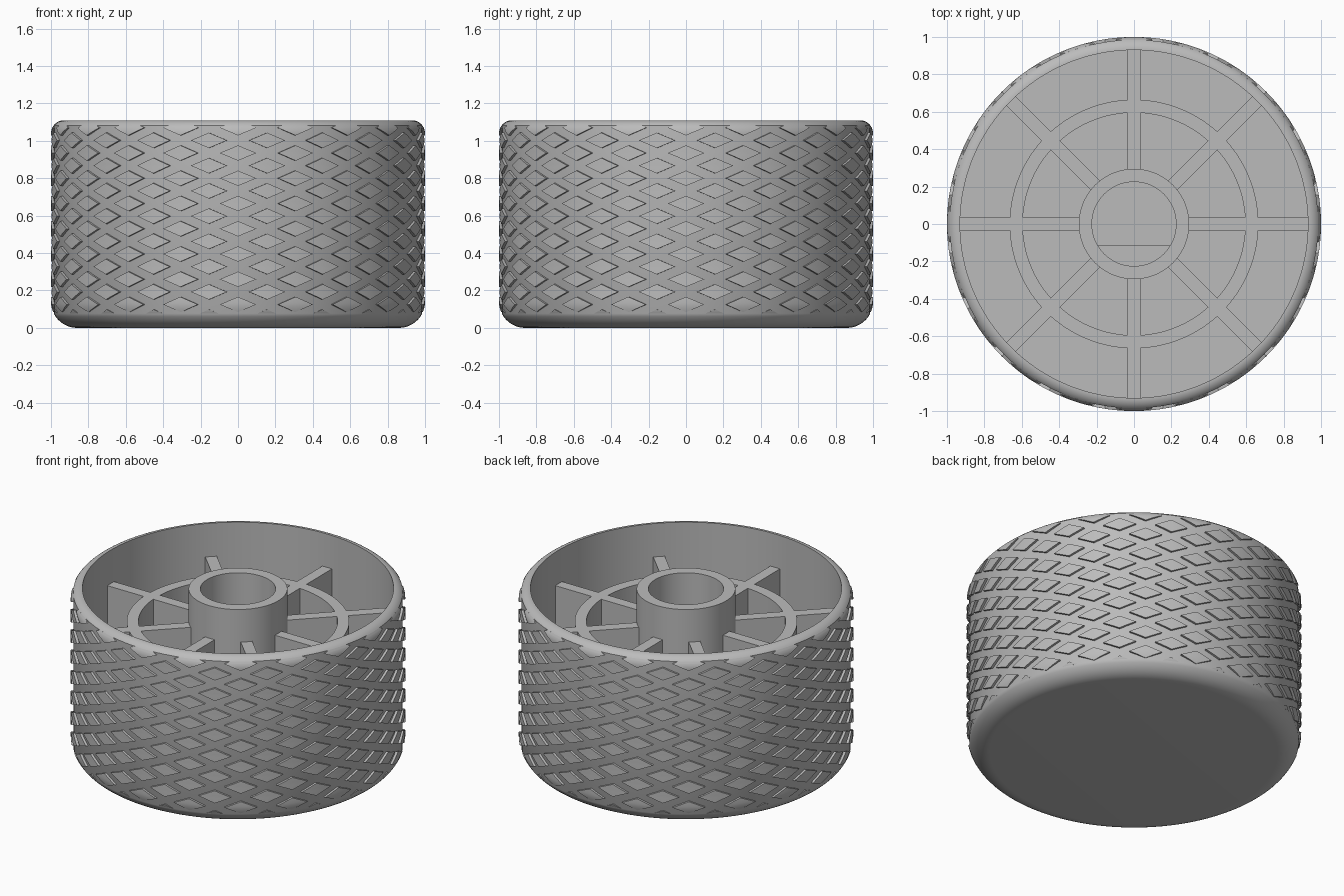
import bpy, bmesh, math

H, FLOOR, RIB_TOP = 1.11, 0.1, 0.89
R_TOP, R_BOT, DEPTH = 0.07, 0.14, 0.015      # edge fillets and knurl depth
COUNT, PITCH = 20, 0.135                     # knurl pads per turn, row spacing

old = bpy.data.objects.get("Cube")
if old:
    bpy.data.objects.remove(old, do_unlink=True)

grey = bpy.data.materials.new("grey_plastic")
grey.use_nodes = True
grey.diffuse_color = (0.5, 0.5, 0.5, 1)
bsdf = grey.node_tree.nodes["Principled BSDF"]
bsdf.inputs["Base Color"].default_value = grey.diffuse_color
bsdf.inputs["Roughness"].default_value = 0.6


def finish(name, bm, smooth=True):
    bmesh.ops.remove_doubles(bm, verts=bm.verts, dist=1e-5)
    bmesh.ops.dissolve_degenerate(bm, edges=bm.edges, dist=1e-6)
    mesh = bpy.data.meshes.new(name)
    bm.to_mesh(mesh)
    bm.free()
    mesh.materials.append(grey)
    ob = bpy.data.objects.new(name, mesh)
    bpy.context.collection.objects.link(ob)
    if smooth:
        bpy.ops.object.select_all(action='DESELECT')
        ob.select_set(True)
        bpy.context.view_layer.objects.active = ob
        bpy.ops.object.shade_smooth_by_angle(angle=math.radians(35))
    return ob


def lathe(name, profile, closed=False, steps=128):
    """Spin an (r, z) profile around the z axis."""
    bm = bmesh.new()
    vs = [bm.verts.new((r, 0, z)) for r, z in profile]
    pairs = list(zip(vs, vs[1:] + vs[:1])) if closed else list(zip(vs, vs[1:]))
    es = [bm.edges.new(p) for p in pairs]
    bmesh.ops.spin(bm, geom=vs + es, cent=(0, 0, 0), axis=(0, 0, 1),
                   angle=math.tau, steps=steps)
    bmesh.ops.remove_doubles(bm, verts=bm.verts, dist=1e-5)
    bmesh.ops.recalc_face_normals(bm, faces=bm.faces)
    return finish(name, bm)


def tube(name, r_in, r_out, z0, z1):
    return lathe(name, [(r_in, z0), (r_out, z0), (r_out, z1), (r_in, z1)], True)


def outer_radius(z):
    """Filleted outline of the knob."""
    if z < R_BOT:
        return 1 - R_BOT + math.sqrt(max(0, R_BOT**2 - (R_BOT - z)**2))
    if z > H - R_TOP:
        return 1 - R_TOP + math.sqrt(max(0, R_TOP**2 - (z - H + R_TOP)**2))
    return 1


# Heights where the knurl runs out into the fillets
z_low = R_BOT - math.sqrt(R_BOT**2 - (R_BOT - DEPTH)**2)
z_high = H - R_TOP + math.sqrt(R_TOP**2 - (R_TOP - DEPTH)**2)

# Cup-shaped body
N = 8
a_low = math.acos((R_BOT - z_low) / R_BOT)
a_high = math.asin((z_high - H + R_TOP) / R_TOP)
body = [(0, 0)]
for i in range(N + 1):
    a = a_low * i / N
    body.append((1 - R_BOT + R_BOT * math.sin(a), R_BOT - R_BOT * math.cos(a)))
for i in range(N + 1):
    a = a_high + (math.pi / 2 - a_high) * i / N
    body.append((1 - R_TOP + R_TOP * math.cos(a), H - R_TOP + R_TOP * math.sin(a)))
body += [(1 - R_TOP, FLOOR), (0, FLOOR)]
lathe("cup_body", body)

# Raised diamond knurl pads
bm = bmesh.new()
half_w, half_h, COLS, ROWS = 0.098, 0.041, 4, 5


def add_pad(theta, zc):
    lo, hi = max(zc - half_h, z_low), min(zc + half_h, z_high)
    if hi - lo < 0.005:
        return
    zs = {lo, hi}
    if lo < zc < hi:
        zs.add(zc)
    zs |= {lo + (hi - lo) * i / ROWS for i in range(1, ROWS)}
    grid = []
    for z in sorted(zs):
        w, r = half_w * (1 - abs(z - zc) / half_h), outer_radius(z)
        row = []
        for j in range(COLS + 1):
            a = theta + w * (2 * j / COLS - 1)
            row.append(bm.verts.new((r * math.cos(a), r * math.sin(a), z)))
        grid.append(row)
    for r0, r1 in zip(grid, grid[1:]):
        for j in range(COLS):
            bm.faces.new((r0[j], r0[j + 1], r1[j + 1], r1[j]))


row_count = math.ceil(2 * H / PITCH) + 1
for k in range(row_count):
    zc = 1.07 - k * PITCH / 2
    for c in range(COUNT):
        add_pad(math.tau * (c + (k % 2) / 2) / COUNT, zc)
bmesh.ops.remove_doubles(bm, verts=bm.verts, dist=1e-5)
bmesh.ops.dissolve_degenerate(bm, edges=bm.edges, dist=1e-6)

# Pad side walls sink into the body
rim = [e for e in bm.edges if e.is_boundary]
walls = bmesh.ops.extrude_edge_only(bm, edges=rim)["geom"]
for v in (g for g in walls if isinstance(g, bmesh.types.BMVert)):
    s = (1 - DEPTH - 0.004) / math.hypot(v.co.x, v.co.y)
    v.co.x *= s
    v.co.y *= s
bmesh.ops.recalc_face_normals(bm, faces=bm.faces)
for f in bm.faces:
    f.normal_update()
finish("knurl_pads", bm)

# Hub, stiffening ring
tube("hub", 0.225, 0.295, FLOOR - 0.01, H - 0.005)
tube("inner_ring", 0.595, 0.665, FLOOR - 0.01, RIB_TOP)

# Eight radial ribs, each split by the ring
bm = bmesh.new()
for i in range(8):
    a = math.tau * i / 8
    for r0, r1 in ((0.285, 0.6), (0.66, 0.935)):
        box = bmesh.ops.create_cube(bm, size=1)["verts"]
        for v in box:
            x = r0 if v.co.x < 0 else r1
            y = 0.07 * v.co.y
            z = FLOOR - 0.01 if v.co.z < 0 else RIB_TOP
            v.co = (x * math.cos(a) - y * math.sin(a),
                    x * math.sin(a) + y * math.cos(a), z)
finish("radial_ribs", bm, smooth=False)

# Flat inside the shaft hole
bm = bmesh.new()
r, flat_y = 0.228, -0.115
start = math.asin(flat_y / r)
arc = [math.pi - start + (math.pi + 2 * start) * i / 20 for i in range(21)]
face = bm.faces.new([bm.verts.new((r * math.cos(a), r * math.sin(a), FLOOR - 0.01))
                     for a in arc])
top = bmesh.ops.extrude_face_region(bm, geom=[face])["geom"]
for v in (g for g in top if isinstance(g, bmesh.types.BMVert)):
    v.co.z = 0.75
bmesh.ops.recalc_face_normals(bm, faces=bm.faces)
finish("shaft_flat", bm)
